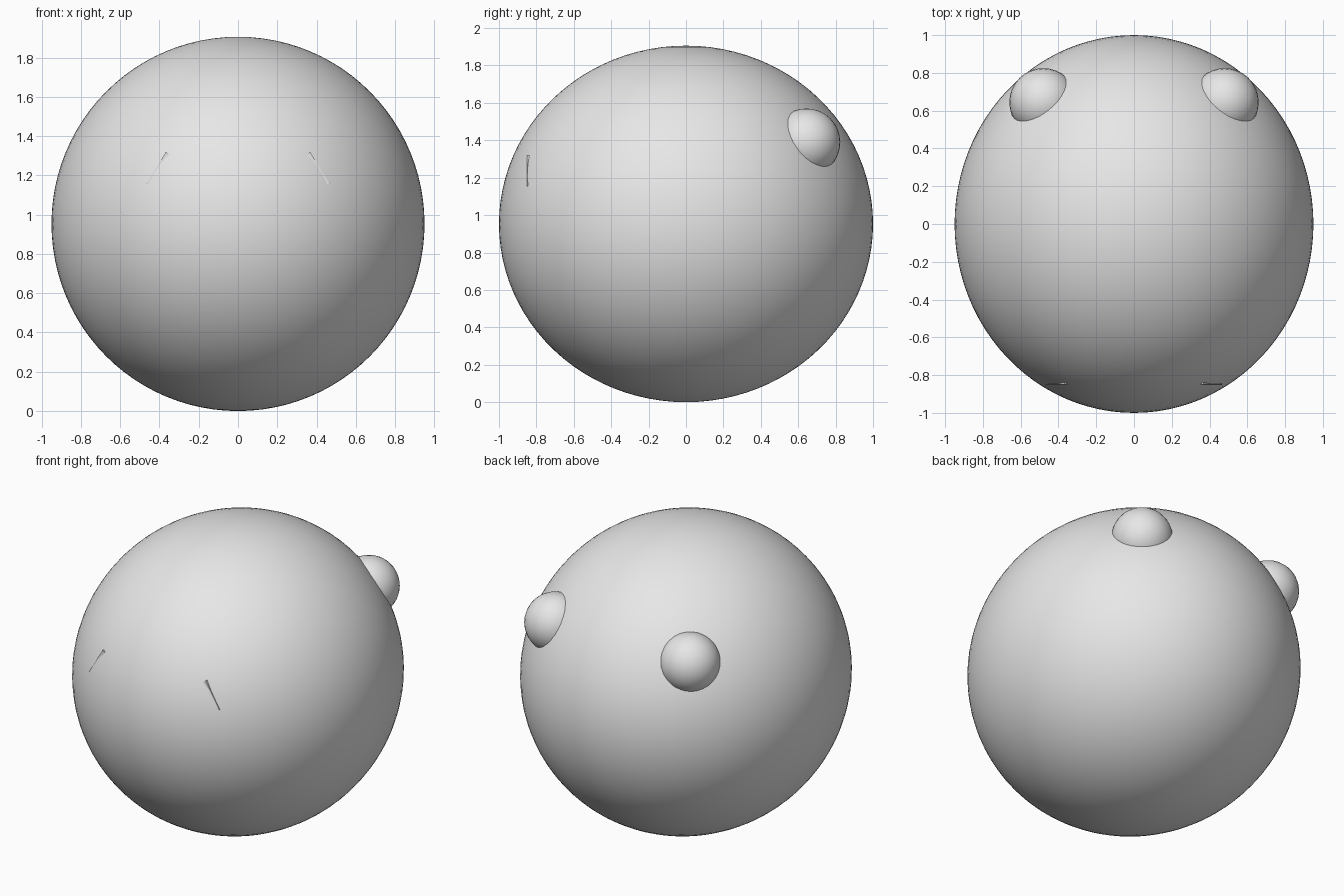
import bpy
import math

cube = bpy.data.objects.get("Cube")
if cube:
    bpy.data.objects.remove(cube, do_unlink=True)

# One plain grey for every part
grey = bpy.data.materials.new("plain_grey")
grey.use_nodes = True
grey.diffuse_color = (0.8, 0.8, 0.8, 1)
grey.node_tree.nodes["Principled BSDF"].inputs["Base Color"].default_value = (0.8, 0.8, 0.8, 1)


def finish(name, scale):
    obj = bpy.context.object
    obj.name = name
    obj.scale = scale
    obj.data.materials.append(grey)
    bpy.ops.object.transform_apply(location=False, rotation=False, scale=True)
    return obj


def ball(name, location, scale, segments, rings):
    bpy.ops.mesh.primitive_uv_sphere_add(segments=segments, ring_count=rings, location=location)
    finish(name, scale)
    bpy.ops.object.shade_smooth()


# Slightly elongated body
ball("body", (0, 0, 0.953), (0.95, 1.0, 0.953), 96, 48)

for side, label in ((1, "left"), (-1, "right")):
    # Half-sunk round knob at the upper back
    ball(label + "_back_knob", (side * 0.48, 0.645, 1.39), (0.18, 0.18, 0.18), 32, 16)

    # Thin slanted plate whose outer edge just breaks the front surface
    bpy.ops.mesh.primitive_cube_add(size=1, location=(side * 0.395, -0.841, 1.225),
                                    rotation=(0, side * math.radians(-31), 0))
    finish(label + "_brow_plate", (0.05, 0.02, 0.19))
